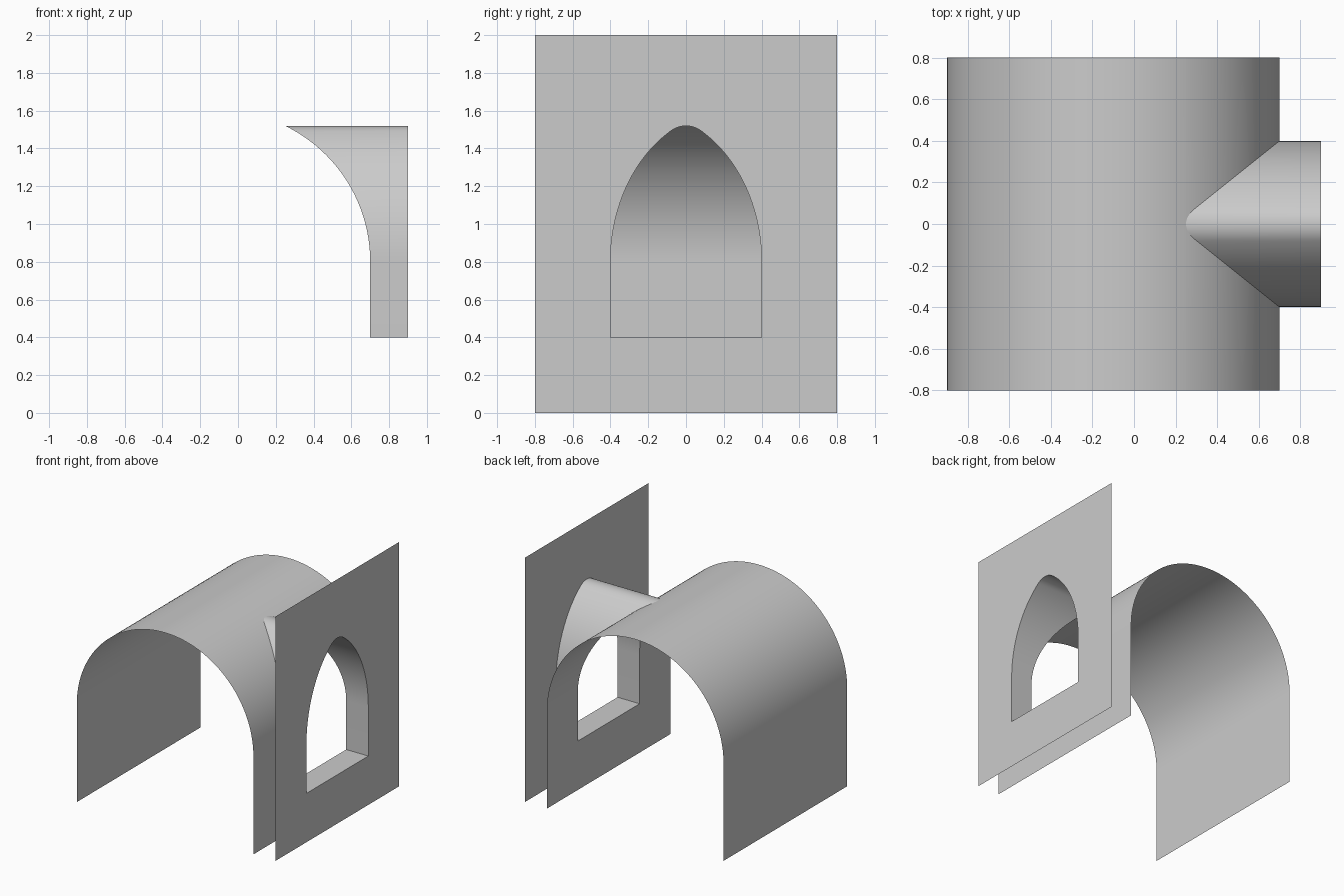
import bpy, bmesh
from math import acos, cos, sin, pi, sqrt

if "Cube" in bpy.data.objects:
    bpy.data.objects.remove(bpy.data.objects["Cube"])

R, AXIS_X, SPRING = 0.8, -0.1, 0.8      # barrel vault
DEPTH = 0.8                             # half length along y
SILL, HALF_W, APEX_X = 0.4, 0.4, 0.25   # window
WALL_X, WALL_TOP = 0.9, 2.0

stone = bpy.data.materials.new("plain grey")
stone.use_nodes = True
GREY = (0.6, 0.6, 0.6, 1)
stone.diffuse_color = GREY
stone.node_tree.nodes["Principled BSDF"].inputs["Base Color"].default_value = GREY


def arc(t):
    return AXIS_X + R * cos(t), SPRING + R * sin(t)


def half_width(x):
    """Window half width where the vault is at x: straight groins, rounded tip."""
    if x < APEX_X + 0.05:
        return 0.08 * sqrt(max(0, x - APEX_X) / 0.05)
    return min(HALF_W, 0.8 * (x - 0.2))


def make(name, polygons):
    bm = bmesh.new()
    for poly in polygons:
        bm.faces.new([bm.verts.new(p) for p in poly])
    bmesh.ops.remove_doubles(bm, verts=bm.verts, dist=1e-5)
    bmesh.ops.recalc_face_normals(bm, faces=bm.faces)
    mesh = bpy.data.meshes.new(name)
    bm.to_mesh(mesh)
    bm.free()
    mesh.materials.append(stone)
    obj = bpy.data.objects.new(name, mesh)
    bpy.context.collection.objects.link(obj)
    bpy.ops.object.select_all(action='DESELECT')
    obj.select_set(True)
    bpy.context.view_layer.objects.active = obj
    bpy.ops.object.shade_smooth_by_angle(angle=pi / 6)
    return obj


def sheet(rows):
    """Strips between rows (x, z, w); w is the opening half width or None."""
    def points(row):
        x, z, w = row
        ys = (-DEPTH, DEPTH) if w is None else (-DEPTH, -w, w, DEPTH)
        return [(x, y, z) for y in ys]
    polys = []
    for a, b in zip(rows, rows[1:]):
        p, q = points(a), points(b)
        if len(p) == len(q) == 4:
            polys += [(p[i], p[i + 1], q[i + 1], q[i]) for i in (0, 2)]
        else:
            # a closed tip counts as one point
            poly = list(dict.fromkeys(p + q[::-1]))
            polys.append(poly)
    return polys


# Rows that run up the window, closer together near its tip
N = 40
t_apex = acos((APEX_X - AXIS_X) / R)
window = [(AXIS_X + R, SILL, HALF_W)]
for i in range(N + 1):
    x, z = arc(t_apex * (1 - (1 - i / N) ** 2))
    window.append((x, z, 0.0 if i == N else half_width(x)))

# Barrel vault with the window cut out
M = 48
crown = [arc(t_apex + (pi - t_apex) * i / M) + (None,) for i in range(1, M + 1)]
make("barrel_vault", sheet([(AXIS_X + R, 0, None)] + window + crown
                           + [(AXIS_X - R, 0, None)]))

# Upright wall with the same opening
make("window_wall", sheet([(WALL_X, 0, None)]
                          + [(WALL_X, z, w) for _, z, w in window]
                          + [(WALL_X, WALL_TOP, None)]))

# Window tunnel: sill, jambs and pointed hood joining vault to wall
outline = [(x, w, z) for x, z, w in window]
outline = [(x, -y, z) for x, y, z in outline] + outline[-2::-1]
outline.append(outline[0])
make("window_tunnel", [(a, b, (WALL_X, *b[1:]), (WALL_X, *a[1:]))
                       for a, b in zip(outline, outline[1:])])
